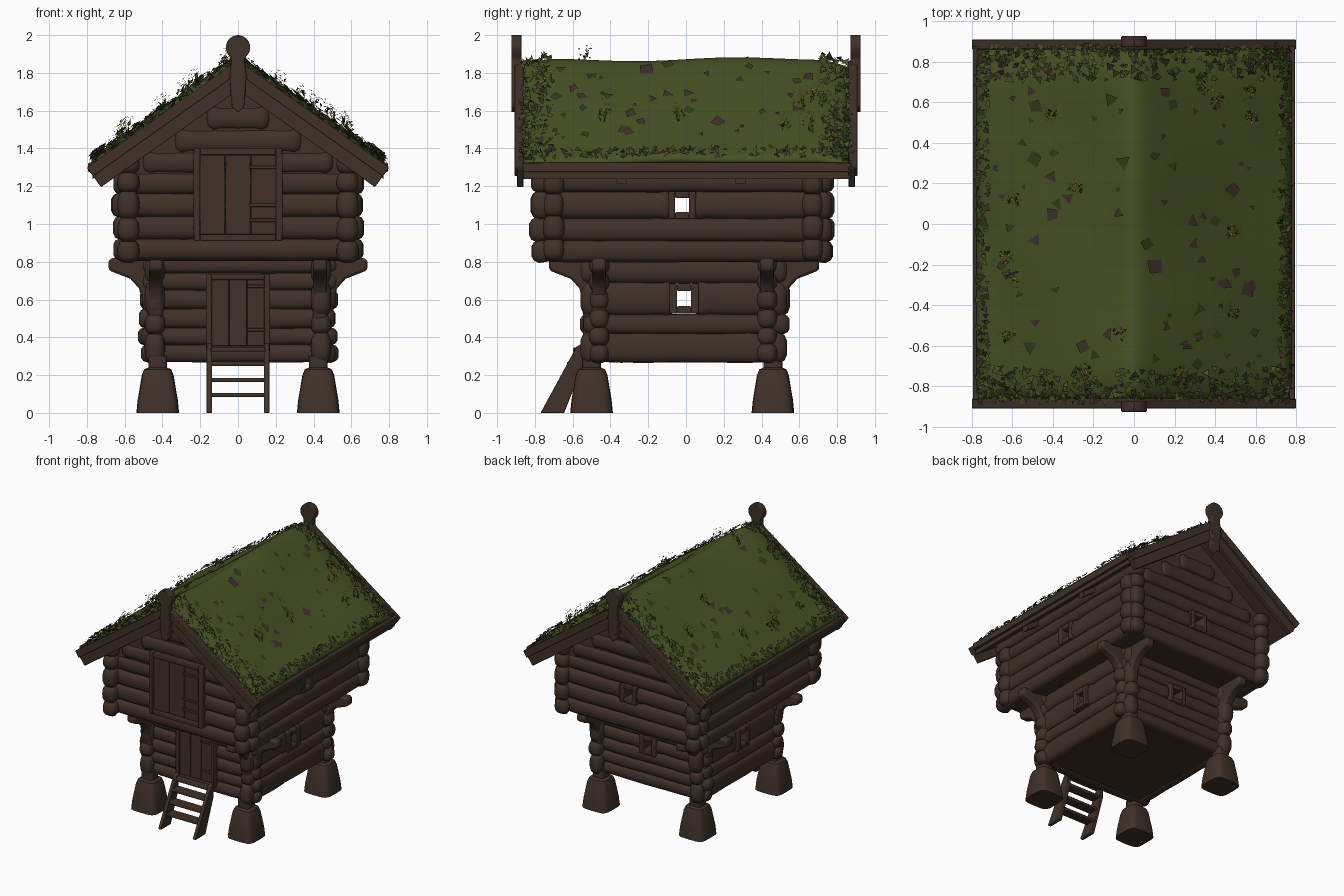
import bpy, bmesh, math, random
from mathutils import Vector, Matrix

if "Cube" in bpy.data.objects:
    bpy.data.objects.remove(bpy.data.objects["Cube"])

random.seed(7)
SLOPE = 0.71


def material(name, rgb):
    m = bpy.data.materials.new(name)
    m.diffuse_color = (*rgb, 1)
    m.use_nodes = True
    m.node_tree.nodes["Principled BSDF"].inputs["Base Color"].default_value = m.diffuse_color
    return m


WOOD = material("dark wood", (0.050, 0.031, 0.021))
TURF = material("turf green", (0.062, 0.084, 0.017))
GRASS = material("dark grass", (0.030, 0.046, 0.010))
FLOWER = material("flower yellow", (0.50, 0.31, 0.04))


def finish(name, bm, mats=(WOOD,), bevel=0, normals=True):
    if normals:
        bmesh.ops.recalc_face_normals(bm, faces=bm.faces[:])
    me = bpy.data.meshes.new(name)
    bm.to_mesh(me)
    bm.free()
    for m in mats:
        me.materials.append(m)
    ob = bpy.data.objects.new(name, me)
    bpy.context.collection.objects.link(ob)
    if bevel:
        mod = ob.modifiers.new("Bevel", 'BEVEL')
        mod.width, mod.segments = bevel, 2
    return ob


def prism(name, pts, axis, a, b, bevel=0):
    """Extrude a 2D (u, z) profile along x or y from a to b."""
    bm = bmesh.new()
    put = (lambda u, z, t: (u, t, z)) if axis == 'y' else (lambda u, z, t: (t, u, z))
    f = bm.faces.new([bm.verts.new(put(u, z, a)) for u, z in pts])
    new = bmesh.ops.extrude_face_region(bm, geom=[f])["geom"]
    bmesh.ops.translate(bm, verts=[v for v in new if isinstance(v, bmesh.types.BMVert)], vec=put(0, 0, b - a))
    return finish(name, bm, bevel=bevel)


def box(name, centre, size, bevel=0.006):
    bm = bmesh.new()
    bmesh.ops.create_cube(bm, size=1, matrix=Matrix.Translation(centre) @ Matrix.Diagonal((*size, 1)))
    return finish(name, bm, bevel=bevel)


def loft(bm, rings):
    rows = [[bm.verts.new(p) for p in r] for r in rings]
    for r0, r1 in zip(rows, rows[1:]):
        for i in range(len(r0)):
            j = (i + 1) % len(r0)
            bm.faces.new((r0[i], r0[j], r1[j], r1[i]))
    bm.faces.new(rows[0])
    bm.faces.new(rows[-1])


def rounded(n, power):
    """Unit circle squared off by a power below one."""
    sq = lambda c: math.copysign(abs(c) ** power, c)
    return [(sq(math.cos(2 * math.pi * i / n)), sq(math.sin(2 * math.pi * i / n))) for i in range(n)]


def add_log(bm, axis, pos, z, lo, hi, ry, rz):
    stops = [(lo, 0.5), (lo + 0.012, 0.85), (lo + 0.04, 1.08), (lo + 0.08, 0.95)]
    n = max(1, int((hi - lo) / 0.15))
    stops += [(lo + 0.08 + (hi - lo - 0.16) * i / n, random.uniform(0.97, 1.05)) for i in range(1, n)]
    stops += [(hi - 0.08, 0.95), (hi - 0.04, 1.08), (hi - 0.012, 0.85), (hi, 0.5)]
    rings = []
    for t, s in stops:
        ring = [(pos + c * ry * s, z + d * rz * s) for c, d in rounded(14, 0.75)]
        rings.append([(t, u, w) if axis == 'x' else (u, t, w) for u, w in ring])
    loft(bm, rings)


def wall(name, axis, pos, lo, hi, bounds, ry, window=None, at=0):
    """Stack of logs, split around a window at height window."""
    bm = bmesh.new()
    for z0, z1 in zip(bounds, bounds[1:]):
        z, rz = (z0 + z1) / 2, (z1 - z0) * 0.53
        a, b = lo + random.uniform(-0.012, 0.012), hi + random.uniform(-0.012, 0.012)
        if axis == 'x' and z > 1.3:                     # gable logs shorten under the roof
            b = max(0.1, (1.74 - z1) / SLOPE)
            a = -b
        if window and z0 < window < z1:
            add_log(bm, axis, pos, z, a, at - 0.045, ry, rz)
            add_log(bm, axis, pos, z, at + 0.045, b, ry, rz)
        else:
            add_log(bm, axis, pos, z, a, b, ry, rz)
    finish(name, bm)


def opening(name, axis, pos, at, z, hw, hh, bar, depth):
    """Four bars round an opening in a wall running along axis."""
    for du, dz, su, sz in ((hw + bar / 2, 0, bar, 2 * (hh + bar)), (-hw - bar / 2, 0, bar, 2 * (hh + bar)),
                           (0, hh + bar / 2, 2 * hw, bar), (0, -hh - bar / 2, 2 * hw, bar)):
        c, s = ((at + du, pos, z + dz), (su, depth, sz))
        if axis == 'y':
            c, s = (pos, at + du, z + dz), (depth, su, sz)
        box(name, c, s)


# Feet: squared tapering blocks with a short neck
bm = bmesh.new()
for x in (-0.425, 0.425):
    for y in (-0.5, 0.46):
        rings = [(0, 0.113), (0.07, 0.106), (0.2, 0.084), (0.23, 0.072), (0.24, 0.05), (0.3, 0.05)]
        loft(bm, [[(x + c * h, y + d * h, z) for c, d in rounded(20, 0.45)] for z, h in rings])
finish("feet", bm)

# Log walls of both storeys
low_side, low_end = [.27, .42, .52, .69, .82], [.27, .36, .45, .55, .65, .74, .82]
up_side = [.8, .91, 1.03, 1.17, 1.27, 1.36]
up_end = [.81, .92, 1.04, 1.16, 1.27, 1.38, 1.5, 1.62]
for s in (-1, 1):
    wall("lower_side_wall", 'y', s * 0.44, -0.55, 0.54, low_side, 0.05, 0.6, -0.01)
    wall("upper_side_wall", 'y', s * 0.58, -0.82, 0.78, up_side, 0.055, 1.1, -0.02)
    opening("lower_side_window", 'y', s * 0.44, -0.01, 0.605, 0.037, 0.04, 0.04, 0.13)
    opening("upper_side_window", 'y', s * 0.58, -0.02, 1.1, 0.037, 0.037, 0.035, 0.11)
wall("lower_front_wall", 'x', -0.46, -0.52, 0.52, low_end, 0.05)
wall("lower_back_wall", 'x', 0.43, -0.52, 0.52, low_end, 0.05, 0.6)
wall("upper_front_wall", 'x', -0.70, -0.66, 0.66, up_end, 0.055)
wall("upper_back_wall", 'x', 0.67, -0.66, 0.66, up_end, 0.055, 1.1)
opening("lower_back_window", 'x', 0.43, 0, 0.6, 0.037, 0.037, 0.035, 0.13)
opening("upper_back_window", 'x', 0.67, 0, 1.1, 0.037, 0.037, 0.035, 0.13)
for y in (-0.70, 0.67):
    prism("gable_board", [(-0.62, 1.24), (0.62, 1.24), (0.62, 1.34), (0, 1.79), (-0.62, 1.34)], 'y', y - 0.035, y + 0.035)

# Floors
box("lower_floor", (0, -0.015, 0.295), (0.9, 0.9, 0.04))
box("upper_floor", (0, -0.015, 0.825), (1.18, 1.4, 0.04))

# Curved brackets carrying the overhanging storey
arm = [(-0.04, .82), (.24, .82), (.25, .80), (.25, .755), (.2, .735), (.135, .71), (.09, .66),
       (.07, .59), (.06, .5), (.045, .43), (-0.04, .42)]
for s in (-1, 1):
    for y in (-0.46, 0.43):
        prism("side_bracket", [(s * (0.435 + d), z) for d, z in arm], 'y', y - 0.037, y + 0.037, 0.015)
    for y, d0 in ((-1, 0.475), (1, 0.455)):
        prism("end_bracket", [(y * (d0 + d), z) for d, z in arm], 'x', s * 0.435 - 0.037, s * 0.435 + 0.037, 0.015)

# Doors with frames and iron-like straps
opening("upper_door_frame", 'x', -0.755, 0, 1.155, 0.2, 0.21, 0.035, 0.07)
opening("lower_door_frame", 'x', -0.515, 0, 0.53, 0.14, 0.175, 0.03, 0.06)
for i in (-1, 0, 1):
    box("upper_door_plank", (i * 0.135, -0.755, 1.155), (0.133, 0.03, 0.42), 0.003)
    box("lower_door_plank", (i * 0.094, -0.515, 0.53), (0.092, 0.03, 0.35), 0.003)
for z in (1.02, 1.1, 1.3):
    box("upper_door_strap", (0.14, -0.776, z), (0.16, 0.015, 0.018), 0.003)
for z in (0.44, 0.67):
    box("lower_door_strap", (0.11, -0.535, z), (0.12, 0.015, 0.018), 0.003)

# Ladder
for s in (-1, 1):
    prism("ladder_rail", [(-.77, 0), (-.645, 0), (-.545, .25), (-.545, .37), (-.58, .35)], 'x',
          s * 0.152 - 0.014, s * 0.152 + 0.014, 0.004)
for z in (0.095, 0.175, 0.26, 0.335):
    box("ladder_tread", (0, -0.7 + z * 0.42, z), (0.29, 0.08, 0.022))


# Roof structure: deck, rafters, bargeboards, eave boards, ridge posts
def chevron(w, z0, t, cut=0):
    side = [(w, z0 - SLOPE * w), (w - cut, z0 - SLOPE * (w - cut) - t)]
    return [(0, z0)] + side + [(0, z0 - t)] + [(-x, z) for x, z in reversed(side)]


prism("roof_deck", chevron(0.77, 1.835, 0.05), 'y', -0.86, 0.87)
for y in (-0.34, 0.29):
    prism("rafter", chevron(0.74, 1.79, 0.05), 'y', y - 0.027, y + 0.027)
post = [(0, 1.59), (.033, 1.62), (.045, 1.78), (.035, 1.87)]
post += [(.065 * math.cos(a), 1.935 + .065 * math.sin(a)) for a in (math.radians(d) for d in range(-50, 91, 20))]
post += [(0, 2.0)] + [(-x, z) for x, z in reversed(post[1:])]
for s in (-1, 1):
    prism("bargeboard", chevron(0.8, 1.865, 0.155, 0.075), 'y', s * 0.86, s * 0.895, 0.004)
    prism("barge_cover", chevron(0.8, 1.868, 0.07, 0.033), 'y', s * 0.862, s * 0.908, 0.004)
    prism("ridge_post", post, 'y', s * 0.872, s * 0.925, 0.006)
    box("eave_board", (s * 0.778, 0.005, 1.30), (0.03, 1.74, 0.05))


# Turf: gently uneven sheet over both slopes
def turf_z(x, y):
    ax = math.sqrt(x * x + 0.0009) - 0.012
    bump = 0.006 * math.sin(9 * x + 4 * y) + 0.005 * math.sin(7 * y - 5 * x)
    return 1.885 - SLOPE * ax + bump - 0.04 * max(0, (abs(y) - 0.68) / 0.18) ** 2


bm = bmesh.new()
bmesh.ops.create_grid(bm, x_segments=40, y_segments=44, size=1)
for v in bm.verts:
    x, y = v.co.x * 0.775, v.co.y * 0.862
    v.co = (x, y, turf_z(x, y))
turf = finish("turf", bm, (TURF,), normals=False)
mod = turf.modifiers.new("Thickness", 'SOLIDIFY')
mod.thickness, mod.offset = 0.04, -1

# Grass blades, bare patches and flower clusters
bm = bmesh.new()
U = random.uniform


def card(p, size, lift, mat, sides=3):
    """Small flat leaf: lift 0 lies on the slope, higher stands up."""
    a0, s = U(0, 6.28), math.copysign(1, p[0])
    pts = []
    for i in range(sides):
        a = a0 + 6.28 * i / sides
        r = size * U(0.6, 1.2)
        dx, dy = r * math.cos(a), r * math.sin(a)
        pts.append(bm.verts.new((p[0] + dx, p[1] + dy, p[2] - SLOPE * s * dx + U(0, 1) * lift)))
    bm.faces.new(pts).material_index = mat


def on_turf(x, y, up=0.0):
    return Vector((x, y, turf_z(x, y) + up))


for i in range(900):                                    # ragged fringe near gable ends
    x, y = U(-0.76, 0.76), random.choice((-1, 1)) * (0.88 - 0.17 * U(0, 1) ** 1.5)
    card(on_turf(x, y, 0.004), U(0.012, 0.026), 0.035, random.choice((0, 0, 1, 2)))
for i in range(330):                                    # fringe along the eaves
    x, y = random.choice((-1, 1)) * U(0.715, 0.775), U(-0.85, 0.85)
    card(on_turf(x, y, 0.004), U(0.012, 0.024), 0.03, random.choice((0, 1, 2)))
for i in range(75):                                     # bare patches and dark tufts
    card(on_turf(random.choice((-1, 1)) * U(0.05, 0.7), U(-0.7, 0.7), 0.005), U(0.015, 0.042), 0.004,
         random.choice((1, 2, 2)), random.choice((3, 4)))
spots = [(-.41, .54), (-.29, .18), (-.6, -.26), (-.63, -.16), (.58, .53), (.57, .65), (.34, .67), (.41, .6),
         (.49, -.04), (.49, -.43), (.23, -.73), (-.24, -.72), (-.07, -.54), (-.62, -.55), (-.6, .12)]
for x, y in spots:
    for i in range(12):
        card(on_turf(x + U(-.03, .03), y + U(-.03, .03), U(0, .03)), 0.01, 0.04, random.choice((0, 1)))
    for i in range(22):
        card(on_turf(x + random.gauss(0, .018), y + random.gauss(0, .018), U(.03, .09)), 0.006, 0.008, 3, 4)
finish("grass_and_flowers", bm, (TURF, GRASS, WOOD, FLOWER), normals=False)

# Smooth shading with sharp edges kept
bpy.ops.object.select_all(action='DESELECT')
for ob in bpy.context.scene.objects:
    if ob.name != "grass_and_flowers":
        ob.select_set(True)
        bpy.context.view_layer.objects.active = ob
bpy.ops.object.shade_smooth_by_angle(angle=math.radians(40))
